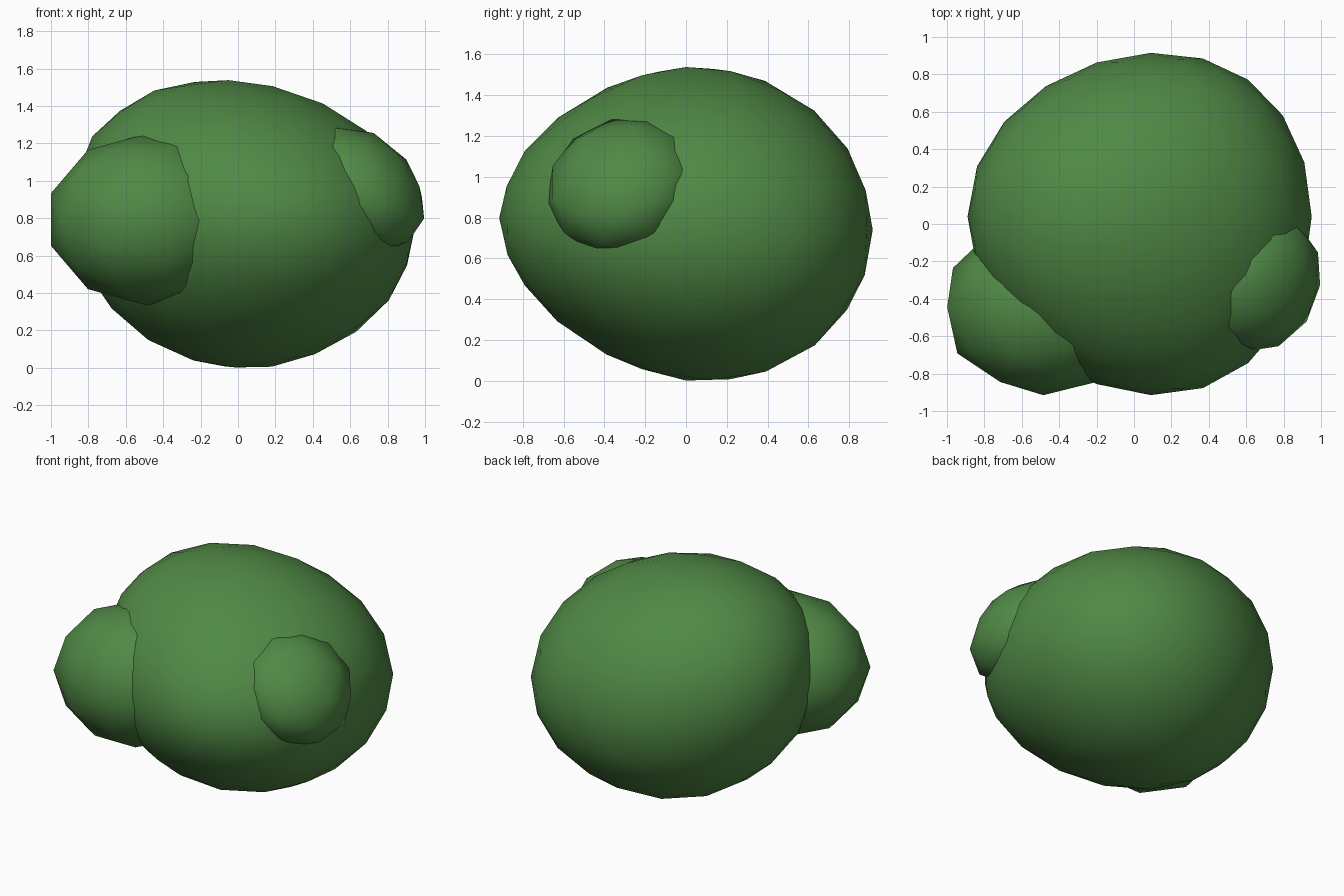
import bpy
import bmesh
from math import radians
from mathutils import Matrix, Vector

default = bpy.data.objects.get("Cube")
if default:
    bpy.data.objects.remove(default, do_unlink=True)

# Single leafy green
green = bpy.data.materials.new("leaf green")
green.use_nodes = True
colour = (0.08, 0.25, 0.06, 1)
green.diffuse_color = colour
green.node_tree.nodes["Principled BSDF"].inputs["Base Color"].default_value = colour


def clump(name, detail, turn, centre, shape):
    """Smooth-shaded faceted ball, turned and then moulded by a function."""
    bm = bmesh.new()
    bmesh.ops.create_icosphere(bm, subdivisions=detail, radius=1)
    for v in bm.verts:
        v.co = Vector(centre) + shape(turn @ v.co)
    bmesh.ops.recalc_face_normals(bm, faces=bm.faces)
    for f in bm.faces:
        f.smooth = True
    mesh = bpy.data.meshes.new(name)
    bm.to_mesh(mesh)
    bm.free()
    mesh.materials.append(green)
    obj = bpy.data.objects.new(name, mesh)
    bpy.context.collection.objects.link(obj)
    return obj


def body_shape(p):
    # Slightly lopsided egg, blunter towards the back and left
    x = 0.92 * p.x + 0.06 * p.y ** 2 - 0.06 * p.z ** 2 - 0.02 * p.z
    y = 0.915 * p.y * (1 + 0.04 * p.x) + 0.04 * p.x ** 2
    z = 0.768 * p.z * (1 + 0.1 * p.y - 0.08 * p.y ** 2)
    return Vector((x, y, z - 0.04 * p.x + 0.04 * p.x ** 2 - 0.03 * p.y))


upright = Matrix.Identity(3)
facing_front = Matrix.Rotation(radians(90), 3, "X")

# Main mass
clump("main_foliage", 3, upright, (0.03, 0, 0.77), body_shape)

# Large clump at the front right
clump("right_clump", 2, facing_front, (-0.485, -0.445, 0.793),
      lambda p: Vector((0.54 * p.x, 0.47 * p.y, 0.46 * p.z)))

# Small clump at the front left, flattened along its outward direction
outward = Vector((1, -0.4, 1)).to_track_quat("Z", "Y").to_matrix()
flatten = outward @ Matrix.Diagonal((0.385, 0.385, 0.275)) @ outward.transposed()
clump("left_clump", 2, outward, (0.665, -0.31, 0.955), lambda p: flatten @ p)
